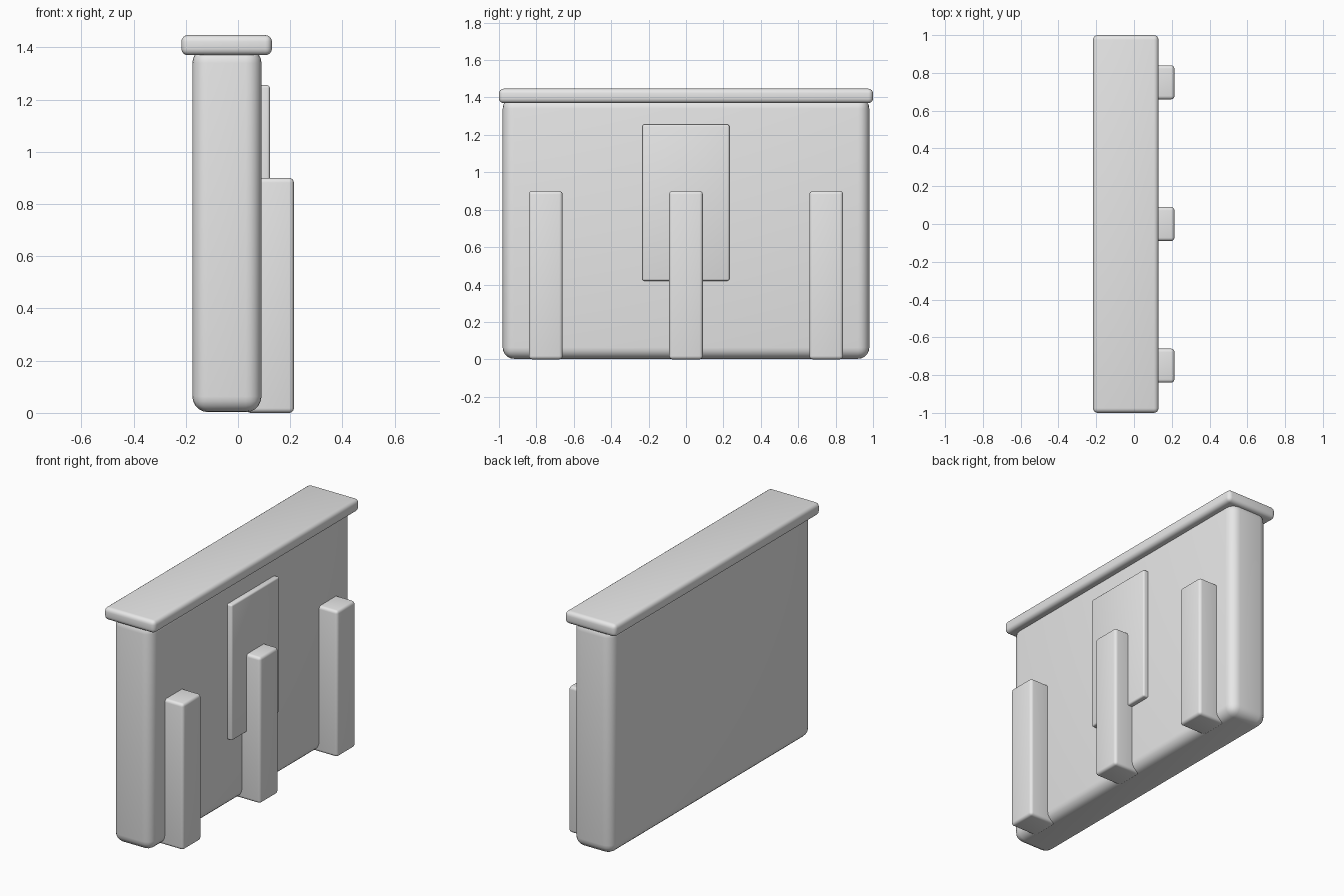
import bpy
import bmesh
from mathutils import Vector
import math

if "Cube" in bpy.data.objects:
    bpy.data.objects.remove(bpy.data.objects["Cube"])

grey = bpy.data.materials.new("light_grey")
grey.diffuse_color = (0.8, 0.8, 0.8, 1.0)
grey.use_nodes = True
grey.node_tree.nodes["Principled BSDF"].inputs["Base Color"].default_value = grey.diffuse_color


def rounded_box(name, low, high, radius, segments=4):
    """Box between two corners with rounded edges and smooth shading."""
    low, high = Vector(low), Vector(high)
    size, centre = high - low, (low + high) / 2
    bm = bmesh.new()
    bmesh.ops.create_cube(bm, size=1)
    for v in bm.verts:
        v.co = Vector(c * s for c, s in zip(v.co, size))
    bmesh.ops.bevel(bm, geom=bm.edges[:], offset=radius, segments=segments,
                    profile=0.5, affect='EDGES')
    mesh = bpy.data.meshes.new(name)
    bm.to_mesh(mesh)
    bm.free()
    mesh.materials.append(grey)
    obj = bpy.data.objects.new(name, mesh)
    obj.location = centre
    bpy.context.collection.objects.link(obj)
    bpy.ops.object.select_all(action='DESELECT')
    obj.select_set(True)
    bpy.context.view_layer.objects.active = obj
    bpy.ops.object.shade_smooth_by_angle(angle=math.radians(35))
    return obj


# Main wall block
rounded_box("wall_body", (-0.175, -0.98, 0.003), (0.09, 0.98, 1.40), 0.06, 5)

# Overhanging cap slab
rounded_box("top_cap", (-0.217, -1.0, 1.37), (0.13, 1.0, 1.447), 0.025)

# Thin panel on the wall face
rounded_box("face_panel", (0.06, -0.233, 0.42), (0.122, 0.232, 1.255), 0.01, 3)

# Three buttress posts
for name, y in (("left_post", -0.75), ("middle_post", 0.0), ("right_post", 0.75)):
    rounded_box(name, (0.03, y - 0.09, 0.0), (0.214, y + 0.09, 0.90), 0.018)
